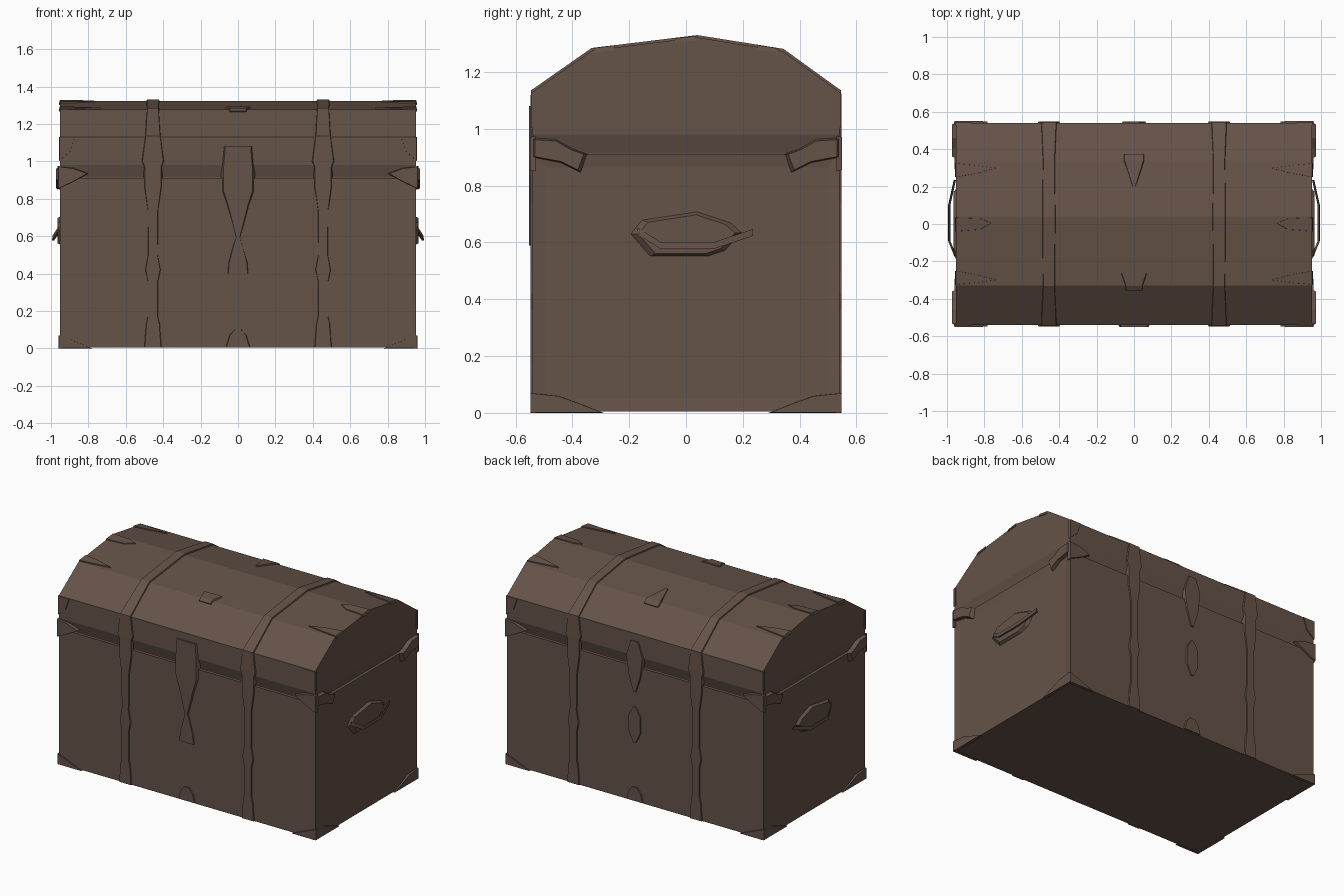
import bpy, bmesh
from mathutils import Vector

if "Cube" in bpy.data.objects:
    bpy.data.objects.remove(bpy.data.objects["Cube"])

HX, HY = 0.952, 0.54
LID = [(-HY, 1.13), (-0.33, 1.277), (0.04, 1.322), (0.34, 1.274), (HY, 1.13)]

wood = bpy.data.materials.new("brown_wood")
wood.diffuse_color = (0.13, 0.085, 0.065, 1)
wood.use_nodes = True
wood.node_tree.nodes["Principled BSDF"].inputs["Base Color"].default_value = wood.diffuse_color


def finish(name, bm):
    bmesh.ops.recalc_face_normals(bm, faces=bm.faces)
    me = bpy.data.meshes.new(name)
    bm.to_mesh(me)
    bm.free()
    me.materials.append(wood)
    ob = bpy.data.objects.new(name, me)
    bpy.context.collection.objects.link(ob)
    return ob


def loft(name, rings):
    """Closed skin through rings that have equal point counts."""
    bm = bmesh.new()
    vs = [[bm.verts.new(p) for p in r] for r in rings]
    n = len(vs[0])
    for a, b in zip(vs, vs[1:]):
        for i in range(n):
            bm.faces.new((a[i], a[(i + 1) % n], b[(i + 1) % n], b[i]))
    bm.faces.new(vs[0])
    bm.faces.new(vs[-1])
    return finish(name, bm)


def rect(inset, z):
    x, y = HX - inset, HY - inset
    return [(-x, -y, z), (x, -y, z), (x, y, z), (-x, y, z)]


def plate(name, outline, place, h=0.01, bevel=0.9):
    """Thin fitting: outline (u, v) raised by h, mapped onto a chest surface."""
    cu = sum(p[0] for p in outline) / len(outline)
    cv = sum(p[1] for p in outline) / len(outline)
    top = [(cu + (u - cu) * bevel, cv + (v - cv) * bevel) for u, v in outline]
    return loft(name, [[place(u, v, -0.01) for u, v in outline],
                       [place(u, v, h) for u, v in top]])


def strap(name, x, path, h=0.008):
    """Iron strap following (y, z, half width) points around the chest."""
    rings = []
    for i, (y, z, w) in enumerate(path):
        a, b = path[max(i - 1, 0)], path[min(i + 1, len(path) - 1)]
        t = Vector((b[0] - a[0], b[1] - a[1])).normalized()
        n = Vector((-t.y, t.x))
        o, k = Vector((y, z)) + n * h, Vector((y, z)) - n * 0.012
        rings.append([(x - w, k.x, k.y), (x - w * 0.85, o.x, o.y),
                      (x + w * 0.85, o.x, o.y), (x + w, k.x, k.y)])
    return loft(name, rings)


def lid_z(y):
    for (a, za), (b, zb) in zip(LID, LID[1:]):
        if y <= b:
            return za + (zb - za) * (y - a) / (b - a)
    return LID[-1][1]


# Chest body with shallow recessed end panels
body = loft("body", [rect(0, 0.005), rect(0, 0.91)])
bm = bmesh.new()
bm.from_mesh(body.data)
ends = [f for f in bm.faces if abs(f.normal.x) > 0.9]
bmesh.ops.inset_individual(bm, faces=ends, thickness=0.065, depth=-0.006)
bm.to_mesh(body.data)
bm.free()

# Undercut seam between body and lid
loft("lid_seam", [rect(0.02, 0.90), rect(0.02, 0.915), rect(0, 0.98)])

# Faceted domed lid
section = [(-HY, 0.98)] + LID + [(HY, 0.98)]
loft("lid", [[(x, y, z) for y, z in section] for x in (-HX, HX)])

# Full straps wrapping front, lid and back
front = [(0.005, .05), (.13, .04), (.17, .03), (.36, .03), (.42, .045), (.5, .028),
         (.74, .03), (.86, .05), (.97, .05), (1.0, .065)]
dome = [(-HY, 1.13, .045), (-.33, 1.277, .035), (.04, 1.322, .038),
        (.34, 1.274, .035), (HY, 1.13, .045)]
path = ([(-HY, z, w) for z, w in front] + dome
        + [(HY, z, w) for z, w in reversed(front)])
for s, side in ((-1, "left"), (1, "right")):
    strap("strap_" + side, s * 0.455, path)

# Lock plate, and centre fittings on front, lid and back
strap("lock_plate", 0, [(-HY, .59, .01), (-HY, .76, .06), (-HY, .84, .09),
                        (-HY, .97, .09), (-HY, 1.08, .08)], 0.012)
strap("lock_lower_plate", 0, [(-HY, .40, .06), (-HY, .46, .055), (-HY, .60, .01)])
strap("lid_front_clasp", 0, [(-.35, lid_z(-.35), .05), (-.33, 1.277, .05),
                             (-.265, lid_z(-.265), .075)])
strap("lid_back_clasp", 0, [(.2, lid_z(.2), .008), (.34, 1.274, .06),
                            (.37, lid_z(.37), .06)])
strap("hinge_plate", 0, [(HY, 1.08, .03), (HY, .98, .07), (HY, .85, .05), (HY, .74, .01)])
strap("back_diamond", 0, [(HY, .64, .01), (HY, .58, .05), (HY, .47, .05), (HY, .40, .01)])
for y, name in ((-HY, "front_foot_clasp"), (HY, "back_foot_clasp")):
    pts = [(y, .01, .07), (y, .07, .05), (y, .10, .02)]
    strap(name, 0, pts if y < 0 else pts[::-1])

# Corner fittings at floor, rim and lid shoulder, mirrored to four corners
for sx, xn in ((-1, "left"), (1, "right")):
    for sy, yn in ((-1, "front"), (1, "back")):
        tag = f"_{yn}_{xn}"
        on_end = lambda u, v, d: (sx * (HX + d), sy * u, v)
        on_face = lambda u, v, d: (sx * u, sy * (HY + d), v)
        plate("floor_corner_end" + tag,
              [(.548, 0), (.548, .07), (.45, .06), (.38, .035), (.29, 0)], on_end, .008, .97)
        plate("floor_corner_face" + tag,
              [(.96, 0), (.96, .07), (.90, .05), (.78, 0)], on_face, .008, .97)
        plate("rim_corner_end" + tag,
              [(.548, .90), (.548, .97), (.46, .965), (.40, .93), (.345, .91),
               (.37, .845), (.44, .88)], on_end, .02, .85)
        plate("rim_corner_face" + tag,
              [(.965, .85), (.965, .975), (.88, .965), (.80, .935), (.88, .89)],
              on_face, .01, .92)
        plate("lid_corner_face" + tag,
              [(.957, 1.0), (.957, 1.13), (.87, 1.13), (.90, 1.05)], on_face, .006, .96)
        on_lid = lambda u, v, d: (sx * u, sy * v, lid_z(sy * v) + d)
        plate("lid_shoulder_clasp" + tag,
              [(.957, .25), (.957, .325), (.85, .315), (.73, .30), (.84, .27)],
              on_lid, .007, .95)
    # Ridge clasp at each end of the lid
    on_top = lambda u, v, d: (sx * u, v, lid_z(v) + d)
    plate("ridge_clasp_" + xn, [(.957, -.04), (.957, .035), (.82, .03), (.76, .005),
                                (.82, -.03)], on_top, .006, .95)
    # End handle: pointed plate with a thin outward grip
    end = lambda u, v, d: (sx * (HX + d), u, v)
    plate("handle_plate_" + xn,
          [(-.2, .63), (-.16, .68), (.04, .71), (.16, .67), (.2, .635), (.14, .57),
           (.08, .55), (-.13, .55)], end, .012, .85)
    loft("handle_grip_" + xn,
         [[end(y, z + a, d + b) for a, b in ((-.012, -.006), (-.012, .006), (.012, .004))]
          for y, z, d in ((-.17, .64, .004), (-.09, .59, .036), (.1, .59, .036),
                          (.235, .635, .006))])
